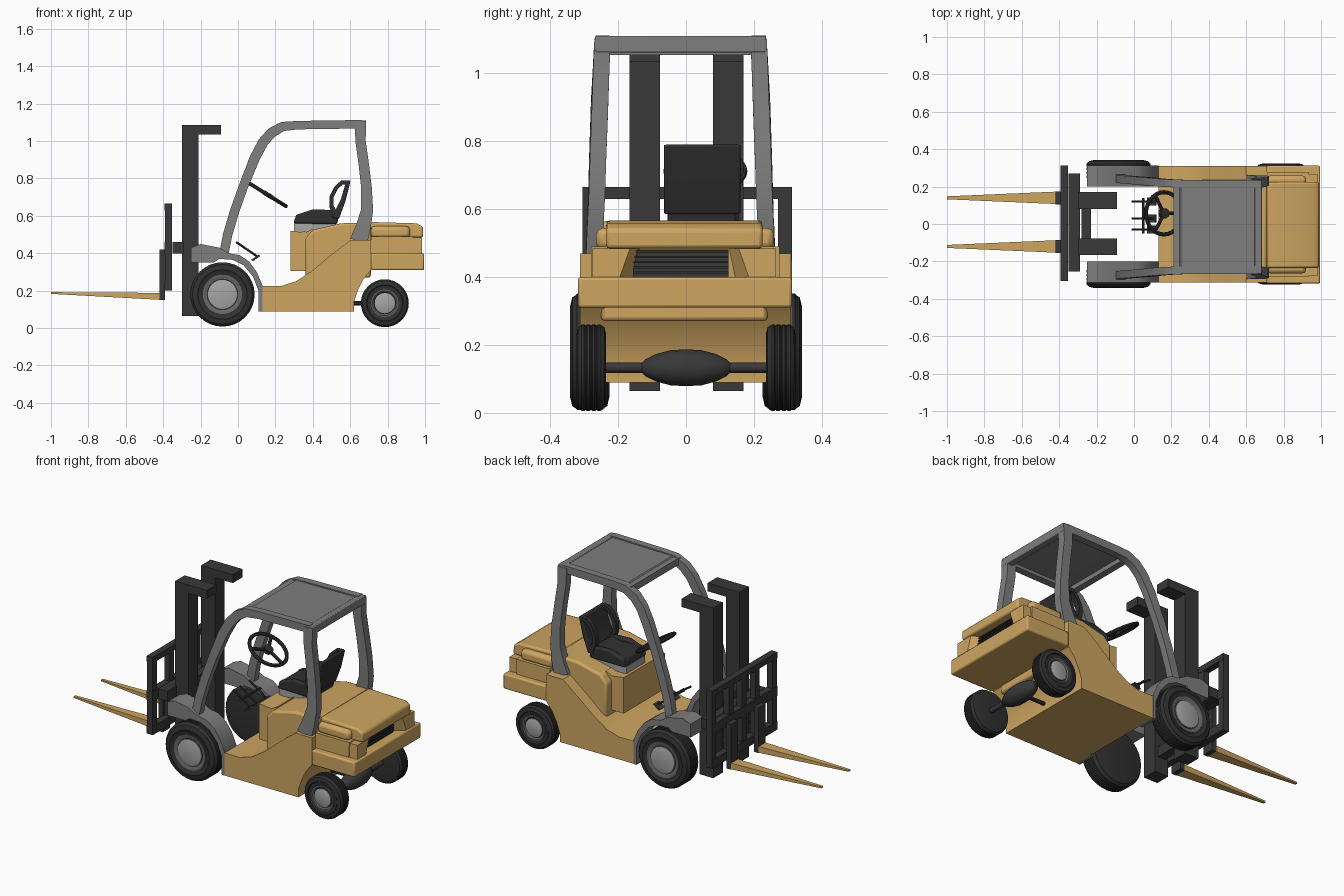
import bpy, bmesh, math
from mathutils import Vector

cube = bpy.data.objects.get("Cube")
if cube:
    bpy.data.objects.remove(cube)


def material(name, r, g, b):
    m = bpy.data.materials.new(name)
    m.use_nodes = True
    m.diffuse_color = (r, g, b, 1)
    m.node_tree.nodes["Principled BSDF"].inputs["Base Color"].default_value = (r, g, b, 1)
    return m


YELLOW = material("warm yellow paint", .62, .38, .12)
GREY = material("mid grey frame", .21, .21, .21)
BLACK = material("charcoal steel", .04, .04, .04)
RUBBER = material("dark rubber", .03, .03, .03)
RIM = material("rim grey", .14, .14, .14)
HUB = material("light hub grey", .38, .38, .38)


def make(name, bm, mat, bevel=0):
    bmesh.ops.recalc_face_normals(bm, faces=bm.faces[:])
    mesh = bpy.data.meshes.new(name)
    bm.to_mesh(mesh)
    bm.free()
    mesh.materials.append(mat)
    ob = bpy.data.objects.new(name, mesh)
    bpy.context.collection.objects.link(ob)
    bpy.ops.object.select_all(action='DESELECT')
    ob.select_set(True)
    bpy.context.view_layer.objects.active = ob
    bpy.ops.object.shade_smooth_by_angle(angle=math.radians(32))
    if bevel:
        mod = ob.modifiers.new("bevel", 'BEVEL')
        mod.width, mod.segments, mod.limit_method = bevel, 2, 'ANGLE'
    return ob


def prism(name, pts, y0, y1, mat, bevel=0):
    """Side outline (x, z) extruded across y."""
    bm = bmesh.new()
    face = bm.faces.new([bm.verts.new((x, y0, z)) for x, z in pts])
    ext = bmesh.ops.extrude_face_region(bm, geom=[face])["geom"]
    bmesh.ops.translate(bm, vec=(0, y1 - y0, 0),
                        verts=[v for v in ext if isinstance(v, bmesh.types.BMVert)])
    return make(name, bm, mat, bevel)


def box(name, x0, x1, y0, y1, z0, z1, mat, bevel=0):
    return prism(name, [(x0, z0), (x1, z0), (x1, z1), (x0, z1)], y0, y1, mat, bevel)


def skin(bm, rings, caps=True):
    for a, b in zip(rings, rings[1:]):
        for i in range(len(a)):
            j = (i + 1) % len(a)
            bm.faces.new((a[i], a[j], b[j], b[i]))
    if caps:
        bm.faces.new(rings[0])
        bm.faces.new(rings[-1])


def lathe(name, profile, x, z, mat, side=1, n=32):
    """Profile of (radius, y) spun about a cross axis."""
    bm = bmesh.new()
    rings = [[bm.verts.new((x + r * math.cos(math.tau * k / n), side * y,
                            z + r * math.sin(math.tau * k / n))) for k in range(n)]
             for r, y in profile]
    skin(bm, rings)
    return make(name, bm, mat)


def strip(name, path, thick_y, mat):
    """Rectangular bar through (x, y, z, width) stations."""
    bm, rings = bmesh.new(), []
    for i, (x, y, z, w) in enumerate(path):
        a, b = path[max(i - 1, 0)], path[min(i + 1, len(path) - 1)]
        t = Vector((b[0] - a[0], 0, b[2] - a[2])).normalized()
        n = Vector((-t.z, 0, t.x)) * w / 2
        h = Vector((0, thick_y / 2, 0))
        c = Vector((x, y, z))
        rings.append([bm.verts.new(p) for p in (c + n + h, c + n - h, c - n - h, c - n + h)])
    skin(bm, rings)
    return make(name, bm, mat)


def rod(name, a, b, r, mat):
    a, b = Vector(a), Vector(b)
    bm = bmesh.new()
    bmesh.ops.create_cone(bm, cap_ends=True, segments=10, radius1=r, radius2=r, depth=(b - a).length)
    bm.transform((b - a).to_track_quat('Z', 'Y').to_matrix().to_4x4())
    bmesh.ops.translate(bm, vec=(a + b) / 2, verts=bm.verts[:])
    return make(name, bm, mat)


# Chassis and seat cover
prism("body", [(.13, .09), (.62, .09), (.62, .14), (.64, .2), (.67, .26), (.71, .31), (.71, .47), (.6, .47),
               (.49, .385), (.395, .305), (.31, .25), (.23, .225), (.13, .225)], -.312, .31, YELLOW)
prism("seat_cover_front", [(.28, .305), (.4, .305), (.4, .53), (.36, .51), (.28, .52)], -.2, .19, YELLOW)
prism("seat_cover", [(.36, .27), (.71, .27), (.71, .565), (.55, .56), (.4, .525), (.36, .48)],
      -.25, .24, YELLOW, .012)

# Counterweight
box("counterweight_base", .71, .995, -.318, .312, .31, .4, YELLOW, .008)
prism("counterweight_middle", [(.71, .4), (.93, .4), (.935, .49), (.71, .49)], -.28, .275, YELLOW)
box("counterweight_shoulder", .71, .92, -.265, .26, .48, .545, YELLOW, .02)
prism("counterweight_lid", [(.71, .48), (.99, .485), (.99, .54), (.955, .56), (.71, .567)],
      -.235, .225, YELLOW, .01)
for s in (-1, 1):
    bm = bmesh.new()
    rings = [[bm.verts.new((x, s * y - .005, z)) for x, y in ((.93, .27), (.93, inner), (.985, outer), (.985, .27))]
             for z, inner, outer in ((.4, .15, .19), (.485, .13, .16))]
    skin(bm, rings)
    make("grille_cheek", bm, YELLOW)
box("grille", .93, .941, -.155, .125, .398, .482, BLACK)
for k in range(5):
    z = .41 + k * .0155
    box("grille_slat", .94, .948, -.155, .125, z, z + .006, RUBBER)

# Wheels
def wheel(name, x, z, r, y0, y1, rim):
    w = y1 - y0
    tread = [(r * .75, y0), (r * .93, y0 + w * .06)]
    for k in range(4):
        a, b = y0 + w * (.16 + .18 * k), y0 + w * (.28 + .18 * k)
        tread += [(r * .975, a), (r, a + .004), (r, b), (r * .975, b + .003)]
    tread += [(r * .93, y1 - w * .06), (r * .77, y1), (r * .74, y1 - .004), (rim, y1 - .008)]
    for s, side in ((1, "left"), (-1, "right")):
        lathe(f"{name}_tyre_{side}", tread, x, z, RUBBER, s)
        lathe(f"{name}_rim_{side}", [(rim, y0 + .02), (rim, y1 - .002), (rim * .9, y1 - .002), (rim * .74, y1 - .012)],
              x, z, RIM, s)
        lathe(f"{name}_hub_{side}", [(rim * .74, y1 - .03), (rim * .74, y1 - .003), (rim * .66, y1)],
              x, z, HUB, s)


wheel("front_wheel", -.083, .18, .172, .225, .342, .105)
wheel("rear_wheel", .785, .133, .128, .235, .323, .073)

# Rear axle
lathe("rear_axle", [(.015, -.24), (.015, -.13), (.025, -.12), (.04, -.09), (.052, -.045), (.054, 0),
                    (.052, .045), (.04, .09), (.025, .12), (.015, .13), (.015, .24)], .785, .133, BLACK, n=16)
rod("axle_link", (.61, 0, .133), (.75, 0, .133), .011, BLACK)

# Front fenders and cage sides
for s, side in ((1, "left"), (-1, "right")):
    lo, hi = sorted((s * .2, s * .313))
    prism("front_fender_" + side,
          [(-.25, .35), (-.25, .43), (-.2, .45), (-.1, .43), (-.05, .4), (.01, .39), (.06, .355), (.1, .3),
           (.13, .23), (.13, .09), (.11, .09), (.11, .2), (.08, .275), (.03, .335), (-.03, .365), (-.1, .37),
           (-.13, .35)], lo, hi, GREY)
    off = -.016
    strip("front_pillar_" + side,
          [(-.075, s * .26 + off, .4, .05), (-.055, s * .255 + off, .5, .05), (-.02, s * .252 + off, .62, .05),
           (.03, s * .248 + off, .76, .05), (.09, s * .243 + off, .91, .055), (.135, s * .238 + off, .995, .055),
           (.18, s * .235 + off, 1.045, .055), (.24, s * .232 + off, 1.078, .05), (.32, s * .23 + off, 1.085, .045),
           (.66, s * .23 + off, 1.09, .045)], .042, GREY)
    strip("rear_pillar_" + side,
          [(.655, s * .23 + off, 1.1, .06), (.655, s * .234 + off, 1.0, .055), (.672, s * .238 + off, .88, .055),
           (.687, s * .243 + off, .75, .057), (.69, s * .247 + off, .63, .065), (.67, s * .252 + off, .54, .08),
           (.645, s * .255 + off, .465, .095)], .048, GREY)

# Roof
prism("roof", [(.22, 1.075), (.25, 1.1), (.66, 1.105), (.66, 1.085), (.25, 1.082)], -.265, .233, GREY)
box("roof_rear_bar", .645, .685, -.268, .236, 1.062, 1.11, GREY, .004)
box("roof_front_bar", .21, .25, -.25, .22, 1.055, 1.095, GREY)

# Mast
for y0 in (-.167, .08):
    prism("mast_column", [(-.3, .065), (-.21, .065), (-.21, 1.035), (-.09, 1.035), (-.09, 1.085), (-.3, 1.085)],
          y0, y0 + .09, BLACK)
for z in (.16, .43):
    box("mast_crossbar", -.28, -.23, -.09, .09, z, z + .06, BLACK)
box("mast_mount", -.35, -.29, -.255, .27, .4, .46, BLACK)

# Fork carriage
for z0, z1 in ((.2, .25), (.4, .46), (.63, .665)):
    box("carriage_rail", -.392, -.352, -.305, .313, z0, z1, BLACK)
for y in (-.284, -.12, .004, .13, .292):
    box("carriage_post", -.39, -.354, y - .021, y + .021, .2, .665, BLACK)

# Forks
for y in (-.12, .14):
    box("fork_shank", -.42, -.39, y - .035, y + .035, .15, .42, BLACK)
    bm = bmesh.new()
    rings = [[bm.verts.new((x, y + d * w, z)) for d, z in ((-1, lo), (1, lo), (1, hi), (-1, hi))]
             for x, w, lo, hi in ((-.395, .034, .15, .188), (-1, .008, .183, .192))]
    skin(bm, rings)
    make("fork_blade", bm, YELLOW)

# Seat
box("seat_base", .3, .525, -.04, .135, .515, .56, HUB)
prism("seat_cushion", [(.295, .56), (.53, .555), (.54, .6), (.51, .63), (.44, .615), (.36, .62), (.31, .6)],
      -.055, .15, RUBBER, .01)
for y in (-.055, .12):
    prism("seat_side_bolster", [(.3, .56), (.53, .56), (.535, .63), (.4, .635), (.31, .605)], y, y + .035, RUBBER, .008)
prism("seat_back", [(.5, .59), (.54, .585), (.575, .68), (.602, .79), (.58, .79), (.55, .69)], -.065, .16, RUBBER, .006)
for y in (-.05, .145):
    strip("seat_back_wing", [(.52, y, .61, .03), (.5, y, .65, .024), (.5, y, .7, .022), (.525, y, .75, .022),
                             (.555, y, .778, .022), (.59, y, .78, .02)], .03, RUBBER)

# Steering wheel
centre, radius = Vector((.16, .057, .712)), .113
u, v = Vector((.848, 0, -.53)), Vector((0, 1, 0))
n = u.cross(v)
bm, rings = bmesh.new(), []
for k in range(28):
    a = math.tau * k / 28
    d = u * math.cos(a) + v * math.sin(a)
    rings.append([bm.verts.new(centre + d * (radius + .011 * math.cos(t * math.tau / 8))
                               + n * .01 * math.sin(t * math.tau / 8)) for t in range(8)])
skin(bm, rings + rings[:1], caps=False)
make("steering_wheel_rim", bm, RUBBER)
for a in (0, math.tau / 3, -math.tau / 3):
    rod("steering_wheel_spoke", centre, centre + (u * math.cos(a) + v * math.sin(a)) * radius, .01, RUBBER)
rod("steering_wheel_boss", centre - n * .012, centre + n * .012, .028, RUBBER)

# Pedals
for y in (-.03, .03, .12):
    rod("pedal_arm", (-.01, y, .46), (.1, y, .385), .006, BLACK)
    prism("pedal_pad", [(.07, .365), (.08, .358), (.12, .385), (.112, .393)], y - .022, y + .022, BLACK)
rod("pedal_shaft", (.05, -.05, .42), (.05, .14, .42), .007, BLACK)
